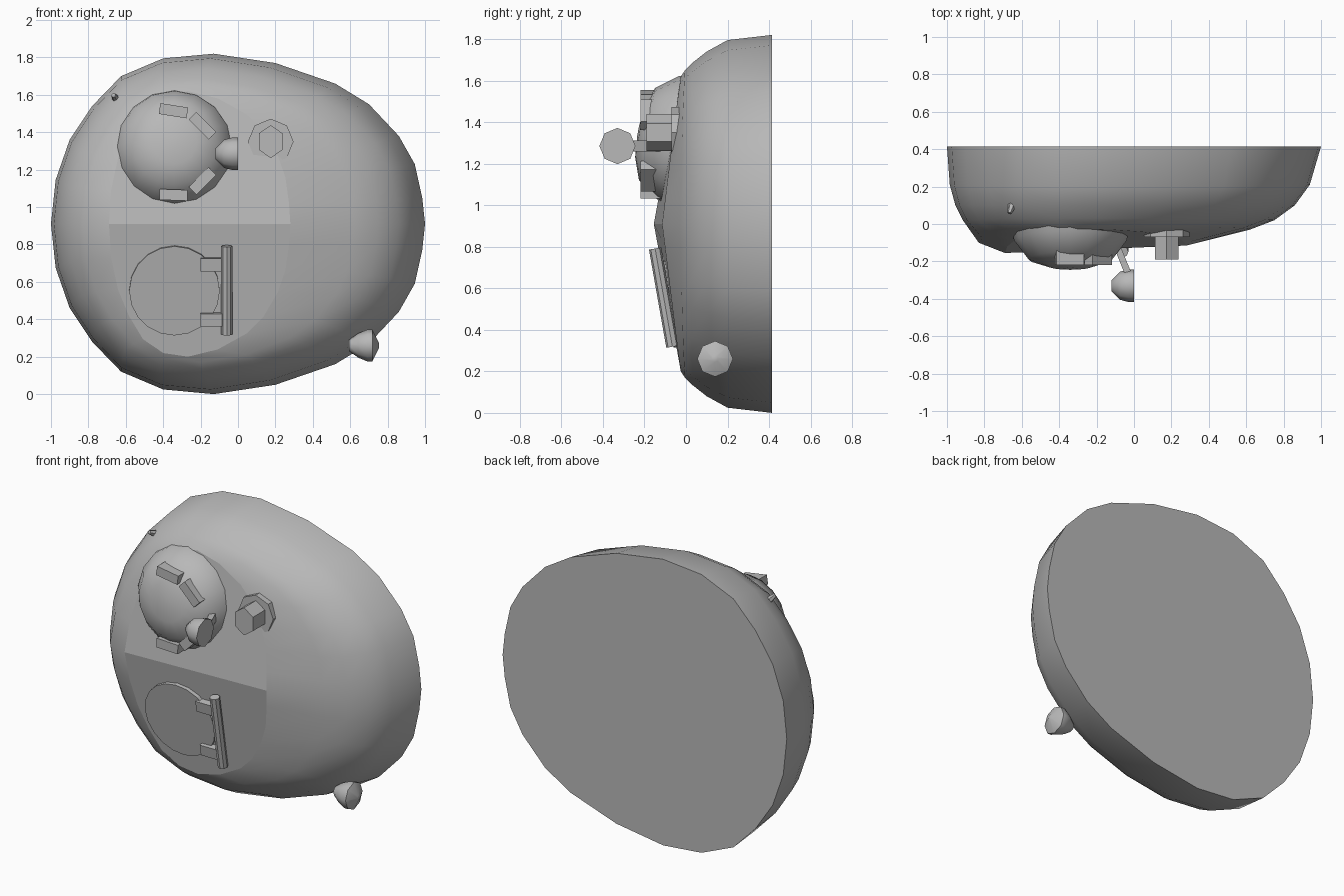
import bpy, bmesh
from math import radians, sin, cos, tau, pi
from mathutils import Matrix, Euler

cube = bpy.data.objects.get("Cube")
if cube:
    bpy.data.objects.remove(cube)

SHADE = (0.48, 0.48, 0.48, 1)
grey = bpy.data.materials.new("plain grey")
grey.use_nodes = True
grey.diffuse_color = SHADE
grey.node_tree.nodes["Principled BSDF"].inputs["Base Color"].default_value = SHADE

MID = 0.91
TILT = 10


def finish(name, bm, loc=(0, 0, 0), rot=(0, 0, 0), angle=None):
    """Place the part, shade it smooth and keep edges beyond the angle sharp."""
    turn = Euler([radians(a) for a in rot]).to_matrix().to_4x4()
    bm.transform(Matrix.Translation(loc) @ turn)
    bmesh.ops.recalc_face_normals(bm, faces=bm.faces[:])
    mesh = bpy.data.meshes.new(name)
    bm.to_mesh(mesh)
    bm.free()
    mesh.materials.append(grey)
    mesh.shade_smooth()
    if angle:
        mesh.set_sharp_from_angle(angle=radians(angle))
    bpy.context.collection.objects.link(bpy.data.objects.new(name, mesh))


def box(name, loc, size, rot=(0, 0, 0)):
    bm = bmesh.new()
    bmesh.ops.create_cube(bm, size=1, matrix=Matrix.Diagonal((*size, 1)))
    finish(name, bm, loc, rot, 20)


def lathe(name, profile, sides, loc, rot, angle=20, squash=1):
    """Stack rings of (radius, height) along local z and cap both ends."""
    bm = bmesh.new()
    rings = []
    for r, h in profile:
        angles = [pi / 2 + tau * i / sides for i in range(sides)]
        rings.append([bm.verts.new((squash * r * cos(a), r * sin(a), h)) for a in angles])
    for a, b in zip(rings, rings[1:]):
        for i in range(sides):
            j = (i + 1) % sides
            bm.faces.new((a[i], a[j], b[j], b[i]))
    bm.faces.new(rings[0])
    bm.faces.new(rings[-1])
    finish(name, bm, loc, rot, angle)


# Rounded hull: nested rings from the flat back to the ridged roof plate
half = [(-1, 0), (-.975, .235), (-.9, .45), (-.78, .63), (-.625, .79), (-.4, .885),
        (-.13, .91), (.2, .86), (.52, .75), (.7, .64), (.86, .47), (.945, .32),
        (.985, .14), (1, 0)]
outline = half + [(x, -z) for x, z in half[-2:0:-1]]
# left x, right x, half height, then y at left, right and rim
layers = [(-1, 1, .91, .415, .415, .415), (-.985, .94, .885, .21, .21, .2),
          (-.955, .86, .83, .1, .1, .1), (-.915, .75, .775, .02, .02, .03),
          (-.83, .62, .74, -.1, -.03, -.005), (-.69, .28, .71, -.155, -.115, -.025)]


def layer_y(layer, x, z):
    xl, xr, h, yl, yr, rim = layer
    t = (x - xl) / (xr - xl)
    d = abs(z - MID) / h
    return (yl + (yr - yl) * t) * (1 - d) + rim * d


bm = bmesh.new()
rings = []
for layer in layers:
    xl, xr, h = layer[:3]
    ring = []
    for px, pz in outline:
        x = xl + (px + 1) / 2 * (xr - xl)
        z = MID + pz / MID * h
        ring.append(bm.verts.new((x, layer_y(layer, x, z), z)))
    rings.append(ring)
n = len(outline)
for a, b in zip(rings, rings[1:]):
    for i in range(n):
        j = (i + 1) % n
        bm.faces.new((a[i], a[j], b[j], b[i]))
last = len(half) - 1
flat = [bm.faces.new(rings[0]),
        bm.faces.new(rings[-1][:last + 1]),
        bm.faces.new(rings[-1][last:] + rings[-1][:1])]
for face in flat:
    for edge in face.edges:
        edge.smooth = False
finish("hull", bm)

# Domed cupola with vision blocks
lathe("cupola", [(.32, -.01), (.3, .06), (.225, .16), (.12, .197), (.02, .205)], 16,
      (-.34, -.03, 1.315), (90 - TILT, 0, 0), 60)
for x, z, turn in [(-.345, 1.515, 9), (-.19, 1.435, 45), (-.19, 1.14, -45), (-.345, 1.065, 2)]:
    box("vision_block", (x, -.16, z), (.15, .12, .058), (0, turn, 0))

# Lamps facing the left, the cupola lamp on a stalk
lathe("cupola_lamp", [(.03, -.12), (.075, -.075), (.087, -.03), (.087, 0)], 8,
      (0, -.33, 1.285), (0, 90, 0), 50)
box("lamp_stalk", (-.07, -.17, 1.285), (.035, .19, .055), (0, 0, 22))
lathe("side_lamp", [(.03, -.12), (.065, -.07), (.086, -.02), (.086, .005), (.015, .04)], 8,
      (.713, .14, .26), (0, 90, 0), 50)

# Ventilator: round base with a hexagonal cap
lathe("ventilator_base", [(.122, -.04), (.122, .01)], 8, (.175, -.06, 1.35), (90, 0, 0))
lathe("ventilator_cap", [(.088, 0), (.088, .125)], 6, (.175, -.065, 1.35), (90, 0, 0), squash=.83)


# Round hatch lying on the lower roof, with its hinge bar
def on_roof(x, z, lift=0):
    return (x, layer_y(layers[-1], x, z) - lift, z)


lathe("hatch", [(.242, -.03), (.242, .018)], 20, on_roof(-.34, .555), (90 + TILT, 0, 1), 15)
lathe("hinge_bar", [(.03, -.24), (.03, .24)], 8, on_roof(-.06, .555, .03), (TILT, 0, 0))
for z in (.695, .4):
    box("hinge_arm", on_roof(-.135, z, .008), (.13, .06, .07), (TILT, 0, 0))

# Small aerial socket on the shoulder
lathe("aerial_socket", [(.022, -.03), (.012, .02)], 6, (-.66, .075, 1.59), (60, -35, 0))
